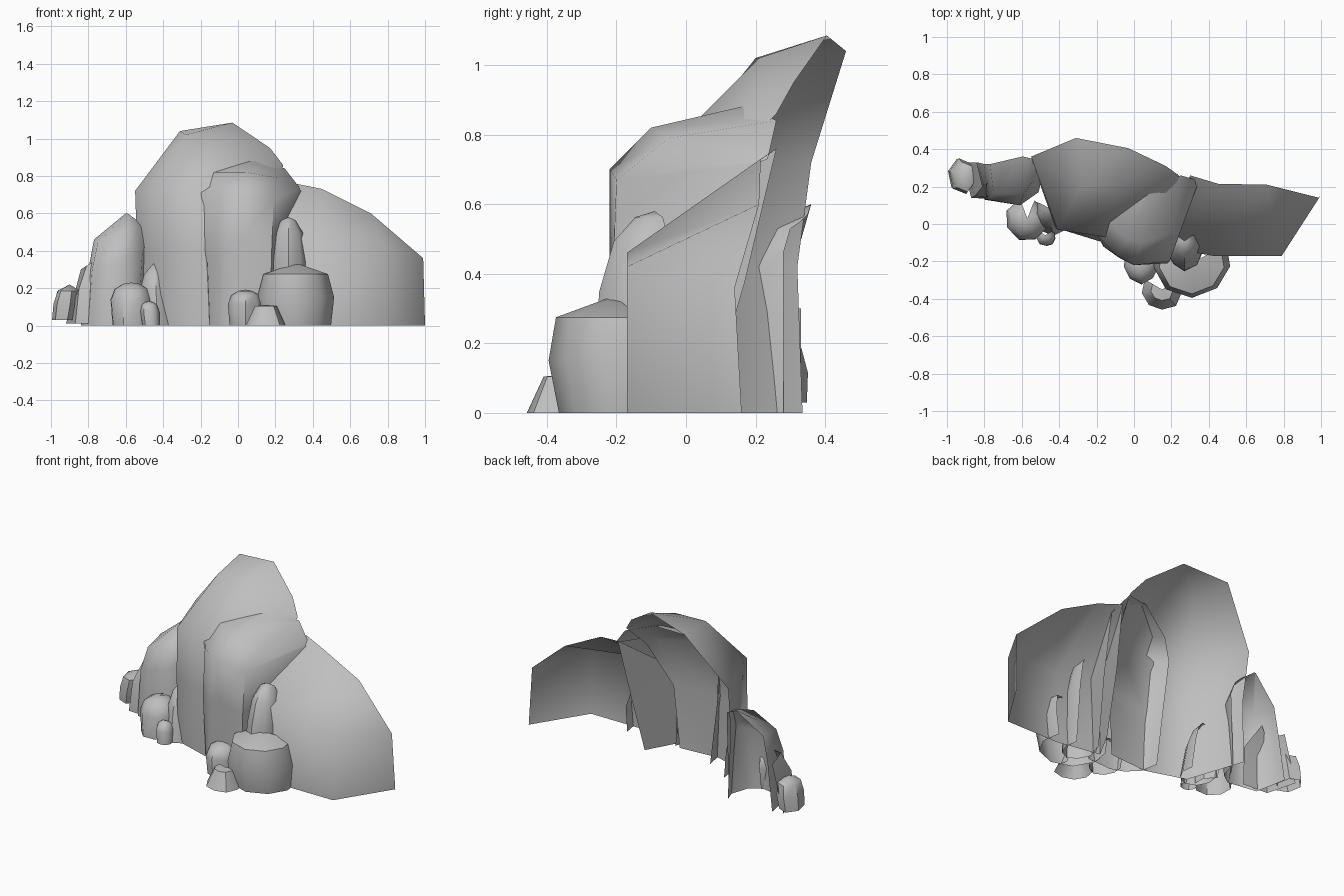
import bpy, bmesh, math, random

random.seed(4)
cube = bpy.data.objects.get("Cube")
if cube:
    bpy.data.objects.remove(cube, do_unlink=True)

# One plain stone colour
stone = bpy.data.materials.new("grey_stone")
stone.use_nodes = True
colour = (0.52, 0.52, 0.52, 1)
stone.diffuse_color = colour
shader = stone.node_tree.nodes["Principled BSDF"]
shader.inputs["Base Color"].default_value = colour
shader.inputs["Roughness"].default_value = 0.9


def shell(name, columns, angle=60):
    """Skin bottom-to-top columns, ordered left to right around the front."""
    bm = bmesh.new()
    grid = [[bm.verts.new(p) for p in column] for column in columns]
    for a, b in zip(grid, grid[1:]):
        for r in range(len(a) - 1):
            bm.faces.new((a[r], b[r], b[r + 1], a[r + 1]))
    bmesh.ops.remove_doubles(bm, verts=bm.verts, dist=0.0005)
    mesh = bpy.data.meshes.new(name)
    bm.to_mesh(mesh)
    bm.free()
    mesh.materials.append(stone)
    obj = bpy.data.objects.new(name, mesh)
    bpy.context.collection.objects.link(obj)
    bpy.ops.object.select_all(action='DESELECT')
    obj.select_set(True)
    bpy.context.view_layer.objects.active = obj
    bpy.ops.object.shade_smooth_by_angle(angle=math.radians(angle))


# Side profiles for small rocks: (width, height) fractions
DOME = ((0.92, 0), (1, 0.45), (0.84, 0.82), (0, 1))
BLOCK = ((0.9, 0), (1, 0.6), (0.8, 0.85), (0.4, 0.97), (0, 1))
SPIKE = ((1, 0), (0.85, 0.55), (0.6, 0.8), (0, 1))
STUB = ((1, 0), (0.55, 0.95), (0, 1))


def boulder(name, profile, centre, radius, height, lean=(0, 0), arc=(150, 390), sides=6, base=0):
    """Angular small rock; the arc leaves its hidden back open."""
    wobble = [random.uniform(0.94, 1.05) for _ in range(sides + 1)]
    if arc[1] - arc[0] == 360:
        wobble[-1] = wobble[0]
    columns = []
    for i, w in enumerate(wobble):
        t = math.radians(arc[0] + (arc[1] - arc[0]) * i / sides)
        columns.append([(centre[0] + radius[0] * s * w * math.cos(t) + lean[0] * h,
                         centre[1] + radius[1] * s * w * math.sin(t) + lean[1] * h,
                         base + height * h) for s, h in profile])
    shell(name, columns, 45)


# Tall peak with a steep front and a sloping crown, open behind
shell("back_peak", [
    [(-.53, .335, 0), (-.54, .32, .42), (-.55, .36, .72), (-.55, .36, .72), (-.55, .36, .72)],
    [(-.41, -.02, 0), (-.42, -.02, .4), (-.41, -.03, .73), (-.28, .2, 1.02), (-.31, .46, 1.04)],
    [(-.16, -.1, 0), (-.16, -.1, .4), (-.15, -.07, .74), (-.08, .21, 1.02), (-.03, .405, 1.085)],
    [(.1, -.08, 0), (.13, -.06, .4), (.17, .04, .72), (.17, .2, .88), (.17, .31, .95)],
    [(.1, -.08, 0), (.13, -.06, .4), (.2, .12, .72), (.24, .25, .85), (.24, .26, .86)],
])

# Upright pillar sunk into the peak
shell("front_pillar", [
    [(-.17, .0, 0), (-.22, .0, .4), (-.26, .0, .71), (-.18, .06, .81), (.06, .18, .88)],
    [(-.15, -.11, 0), (-.165, -.12, .4), (-.17, -.09, .71), (-.12, .0, .82), (.07, .18, .885)],
    [(-.08, -.18, 0), (-.08, -.18, .4), (-.09, -.17, .7), (-.04, -.08, .82), (.07, .18, .885)],
    [(.0, -.21, 0), (.0, -.22, .45), (.0, -.22, .7), (.04, -.1, .82), (.09, .18, .885)],
    [(.17, -.2, 0), (.18, -.21, .4), (.19, -.2, .67), (.21, -.05, .79), (.25, .26, .84)],
    [(.22, -.05, 0), (.27, .06, .4), (.34, .21, .72), (.335, .235, .73), (.25, .26, .84)],
])

# Broad sloping slab whose hidden end turns back inside the pillar
shell("broad_slab", [
    [(.25, .06, 0), (.27, .17, .38), (.3, .26, .76)],
    [(.15, -.12, 0), (.15, -.12, .48), (.3, .26, .76)],
    [(.42, -.17, 0), (.42, -.17, .46), (.45, .215, .73)],
    [(.79, -.17, 0), (.79, -.17, .42), (.71, .21, .6)],
    [(1, .16, 0), (.99, .14, .36), (.99, .14, .36)],
], 75)

# Rounded rock and lower ledge on the model's right
shell("side_rock", [
    [(-.84, .33, 0), (-.8, .32, .3), (-.77, .32, .46), (-.77, .32, .46)],
    [(-.8, .13, 0), (-.78, .13, .3), (-.75, .16, .44), (-.6, .36, .6)],
    [(-.61, .1, 0), (-.61, .1, .35), (-.59, .16, .52), (-.59, .36, .6)],
    [(-.54, .15, 0), (-.51, .17, .4), (-.53, .24, .53), (-.55, .35, .57)],
    [(-.5, .28, 0), (-.485, .28, .46), (-.5, .3, .53), (-.52, .33, .55)],
], 75)
shell("side_ledge", [
    [(-.92, .33, .01), (-.88, .33, .15), (-.84, .33, .3)],
    [(-.87, .14, .01), (-.85, .15, .2), (-.81, .2, .32)],
    [(-.7, .13, .01), (-.7, .14, .25), (-.74, .25, .36)],
])

# Small rocks around the foot
boulder("outer_stone", DOME, (-.93, .26), (.075, .1), .19, (.03, -.01), (165, 525), 6, .03)
boulder("right_foot_boulder", BLOCK, (-.57, .01), (.12, .115), .23, (0, .02), (110, 430), 7)
boulder("right_foot_spike", SPIKE, (-.43, .05), (.1, .11), .34, (-.015, .03))
boulder("right_foot_pebble", BLOCK, (-.465, -.07), (.05, .055), .13, (-.01, .01))
boulder("left_foot_spire", BLOCK, (.27, -.15), (.1, .13), .58, (0, .06))
boulder("left_foot_boulder", DOME, (.31, -.18), (.21, .195), .335, (0, -.03))
boulder("middle_foot_stone", BLOCK, (.04, -.21), (.1, .11), .19)
boulder("front_foot_stone", STUB, (.15, -.35), (.11, .11), .11)
